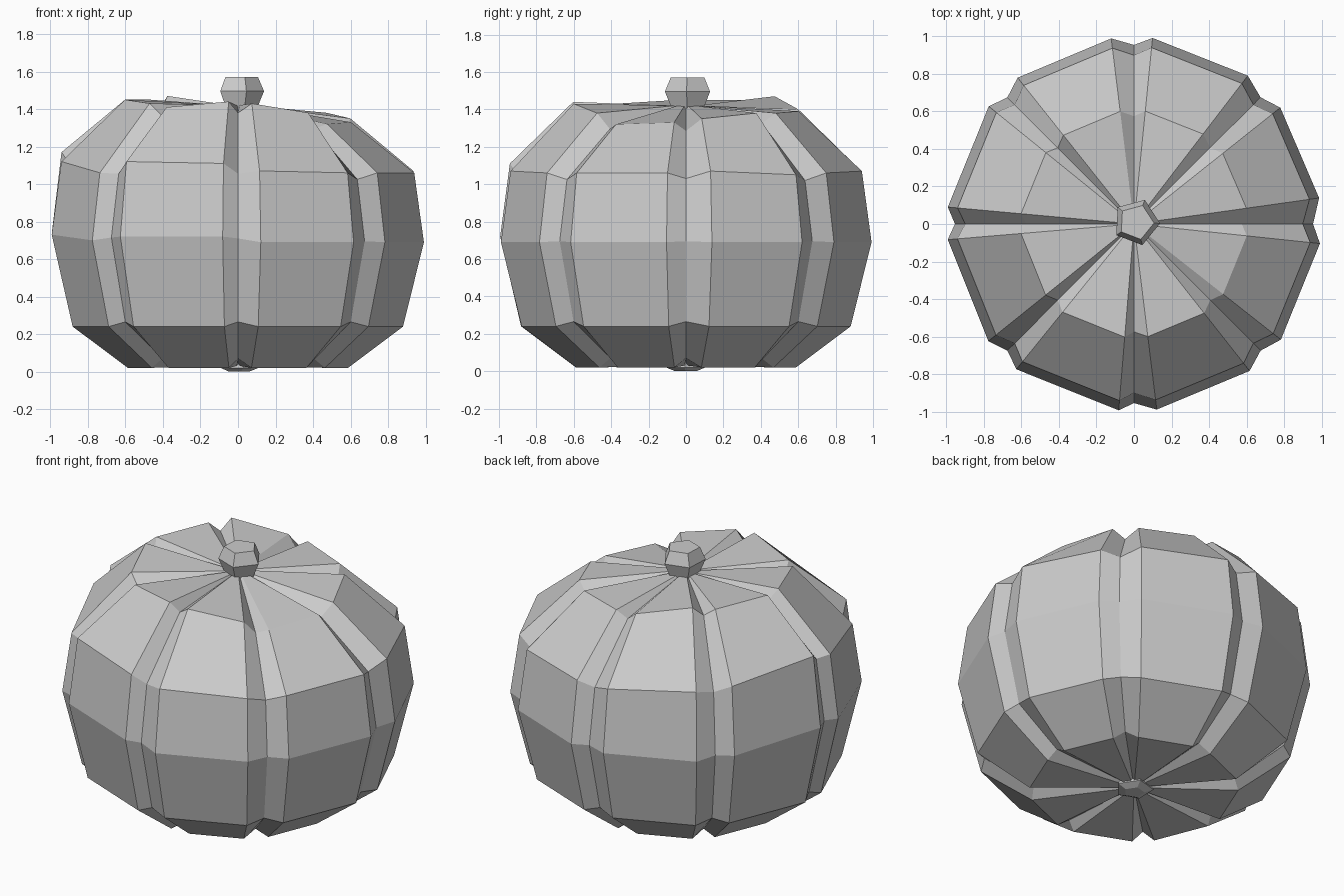
import bpy, bmesh
from math import sin, cos, radians

if "Cube" in bpy.data.objects:
    bpy.data.objects.remove(bpy.data.objects["Cube"])


def polar(r, deg, z, cx=0, cy=0):
    return (cx + r * cos(radians(deg)), cy + r * sin(radians(deg)), z)


def lofted(name, rings):
    """Skin a stack of closed rings, bottom to top, and cap both ends."""
    bm = bmesh.new()
    loops = [[bm.verts.new(p) for p in ring] for ring in rings]
    n = len(loops[0])
    for low, high in zip(loops, loops[1:]):
        for i in range(n):
            j = (i + 1) % n
            bm.faces.new((low[i], low[j], high[j], high[i]))
    bm.faces.new(loops[0][::-1])
    bm.faces.new(loops[-1])
    bmesh.ops.recalc_face_normals(bm, faces=bm.faces)
    mesh = bpy.data.meshes.new(name)
    bm.to_mesh(mesh)
    bm.free()
    obj = bpy.data.objects.new(name, mesh)
    bpy.context.collection.objects.link(obj)


# Groove half-widths in degrees: (before, after) each groove, every 45 degrees
widths = [(6, 8), (6.5, 7.5), (5.7, 7), (6.5, 6), (5.2, 4.8), (6.2, 6), (4.7, 7), (6.8, 6.8)]

# Shoulder and crown heights of each lobe: (start, end)
shoulder = [(1.07, 1.05), (1.06, 1.07), (1.07, 1.10), (1.12, 1.17),
            (1.12, 1.06), (1.12, 1.11), (1.07, 1.06), (1.06, 1.06)]
crown = [(1.35, 1.38), (1.38, 1.39), (1.40, 1.47), (1.45, 1.45),
         (1.45, 1.43), (1.41, 1.44), (1.43, 1.38), (1.32, 1.33)]
belly = [(0.69, 0.69)] * 3 + [(0.71, 0.74), (0.73, 0.70), (0.72, 0.72)] + [(0.69, 0.69)] * 2


def flat(z):
    return [(z, z)] * 8


# Lobed body: lobe radius, groove radius, groove height offset, lobe heights
profile = [(0.08, 0.07, 0.01, flat(0.03)),
           (0.59, 0.57, 0.05, flat(0.02)),
           (0.885, 0.85, 0.025, flat(0.24)),
           (0.997, 0.955, 0.005, belly),
           (0.945, 0.90, -0.035, shoulder),
           (0.605, 0.575, -0.055, crown),
           (0.07, 0.06, -0.01, flat(1.42))]
rings = []
for r, groove_r, dz, heights in profile:
    ring = []
    for g, (before, after) in enumerate(widths):
        z0, z1 = heights[g - 1][1], heights[g][0]
        ring += [polar(r, 45 * g - before, z0),
                 polar(groove_r, 45 * g, (z0 + z1) / 2 + dz),
                 polar(r, 45 * g + after, z1)]
    rings.append(ring)
lofted("pumpkin_body", rings)


# Five-sided stem and blossom-end nub
def pentagon_stack(name, levels, cx, cy):
    lofted(name, [[polar(r, 72 * i - 3, z, cx, cy) for i in range(5)] for r, z in levels])


pentagon_stack("stem", [(0.08, 1.38), (0.10, 1.43), (0.127, 1.495), (0.095, 1.57)], 0.012, 0.01)
pentagon_stack("bottom_nub", [(0.06, 0.0), (0.11, 0.02), (0.09, 0.07)], 0, 0)
